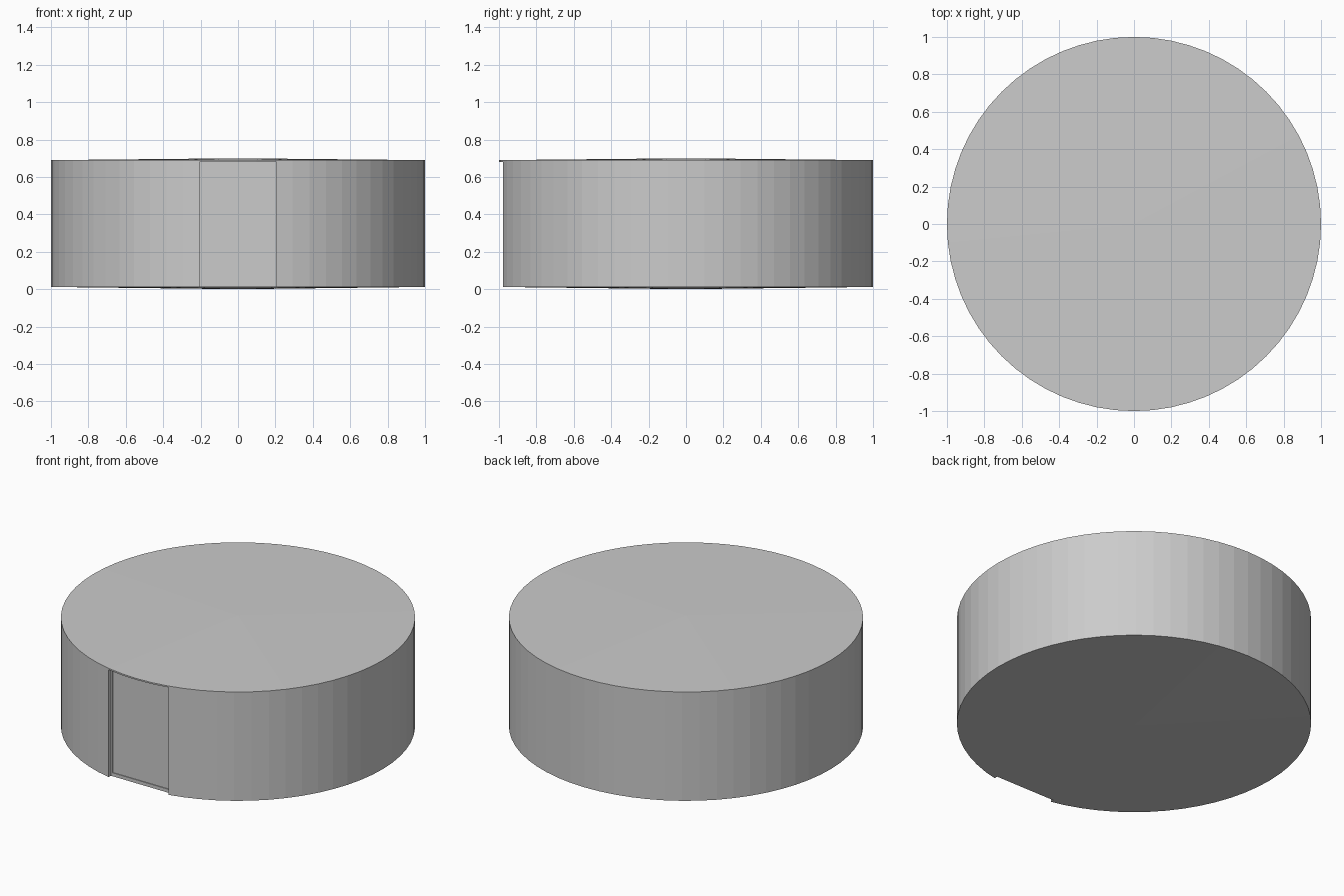
import bpy, bmesh, math
from mathutils import Matrix

if "Cube" in bpy.data.objects:
    bpy.data.objects.remove(bpy.data.objects["Cube"])

SEGMENTS = 64
RIM_LOW, RIM_HIGH, PEAK = 0.012, 0.69, 0.70


def mesh_object(name, bm):
    bmesh.ops.recalc_face_normals(bm, faces=bm.faces)
    mesh = bpy.data.meshes.new(name)
    bm.to_mesh(mesh)
    bm.free()
    obj = bpy.data.objects.new(name, mesh)
    bpy.context.collection.objects.link(obj)
    return obj


def box(name, x0, x1, y0, y1, z0, z1):
    bm = bmesh.new()
    centre = Matrix.Translation(((x0 + x1) / 2, (y0 + y1) / 2, (z0 + z1) / 2))
    scale = Matrix.Diagonal((x1 - x0, y1 - y0, z1 - z0, 1))
    bmesh.ops.create_cube(bm, size=1, matrix=centre @ scale)
    return mesh_object(name, bm)


def cut(target, cutter):
    mod = target.modifiers.new("cut", 'BOOLEAN')
    mod.operation = 'DIFFERENCE'
    mod.solver = 'EXACT'
    mod.object = cutter
    cutter.hide_render = True
    bpy.context.view_layer.objects.active = target
    bpy.ops.object.modifier_apply(modifier=mod.name)
    bpy.data.objects.remove(cutter)


# Drum body: faceted wall with very shallow conical top and bottom
bm = bmesh.new()
rings = []
for z in (RIM_LOW, RIM_HIGH):
    rings.append([bm.verts.new((math.sin(a), -math.cos(a), z))
                  for a in (2 * math.pi * i / SEGMENTS for i in range(SEGMENTS))])
bottom = bm.verts.new((0, 0, 0))
top = bm.verts.new((0, 0, PEAK))
low, high = rings
for i in range(SEGMENTS):
    j = (i + 1) % SEGMENTS
    bm.faces.new((low[i], low[j], high[j], high[i]))
    bm.faces.new((low[j], low[i], bottom))
    bm.faces.new((high[i], high[j], top))
drum = mesh_object("drum_body", bm)

# Front notch, open at the bottom, leaving a thin lip at the top
cut(drum, box("notch_cutter", -0.207, 0.207, -1.2, -0.955, -0.2, 0.681))

# Shallow recessed panel inside the notch
cut(drum, box("panel_cutter", -0.197, 0.197, -1.2, -0.95, 0.033, 0.67))
